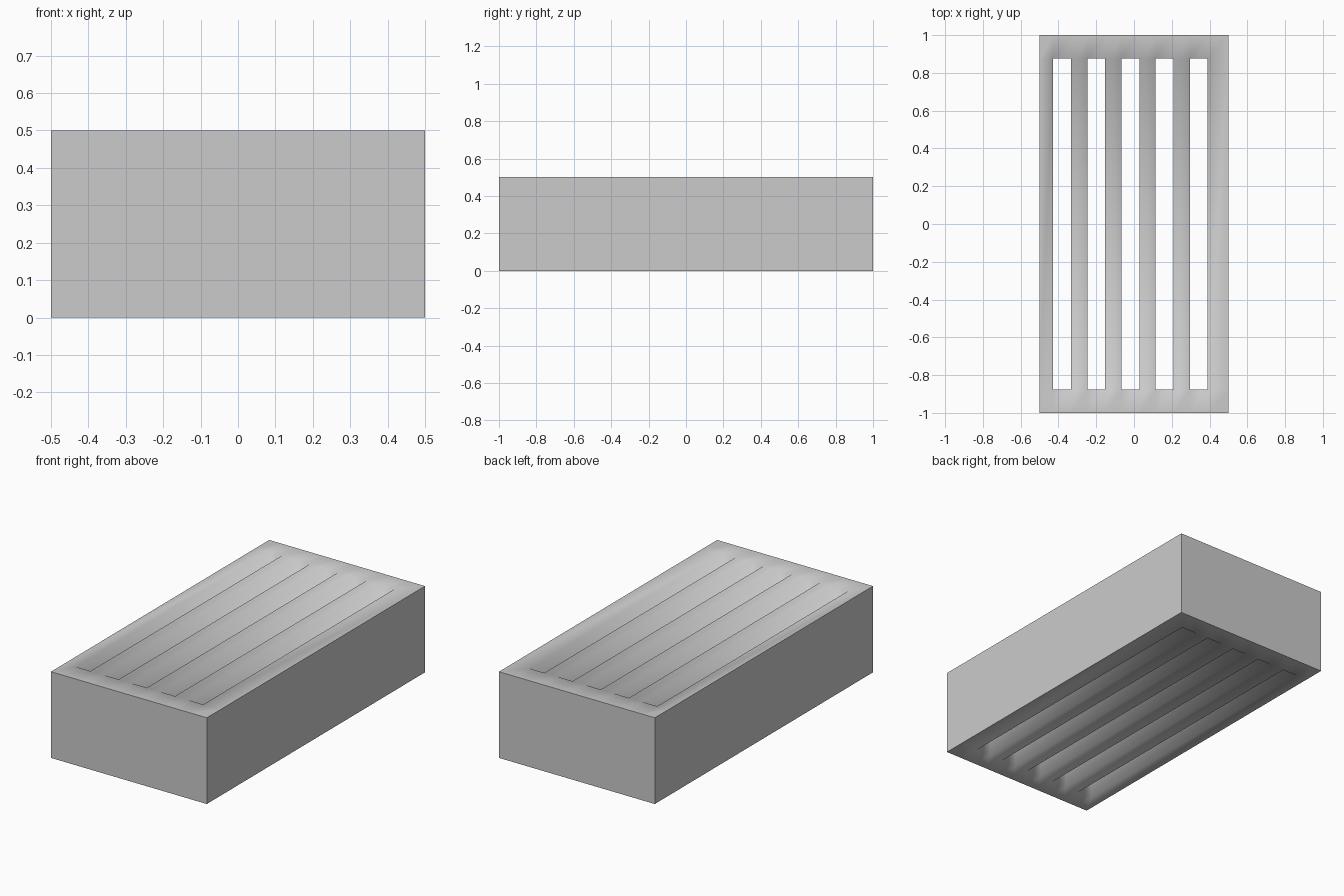
import bpy, bmesh

if "Cube" in bpy.data.objects:
    bpy.data.objects.remove(bpy.data.objects["Cube"])

W, L, H = 1.0, 2.0, 0.5
SLOT_W, SLOT_END, PITCH, FIRST = 0.094, 0.875, 0.181, -0.381

# Grid lines across the block: outer sides plus both sides of each slot
xs = [-W / 2]
for i in range(5):
    c = FIRST + i * PITCH
    xs += [c - SLOT_W / 2, c + SLOT_W / 2]
xs.append(W / 2)
ys = [-L / 2, -SLOT_END, SLOT_END, L / 2]

# Bottom plate with the slot cells left open
bm = bmesh.new()
v = [[bm.verts.new((x, y, 0)) for y in ys] for x in xs]
for i in range(len(xs) - 1):
    for j in range(3):
        if not (j == 1 and i % 2 == 1):
            bm.faces.new((v[i][j], v[i + 1][j], v[i + 1][j + 1], v[i][j + 1]))

# Raise the plate into a solid block with slots through it
ext = bmesh.ops.extrude_face_region(bm, geom=bm.faces[:], use_keep_orig=True)
top = [g for g in ext["geom"] if isinstance(g, bmesh.types.BMVert)]
bmesh.ops.translate(bm, verts=top, vec=(0, 0, H))
bmesh.ops.recalc_face_normals(bm, faces=bm.faces[:])


def outer(face):
    c = face.calc_center_median()
    return abs(abs(c.x) - W / 2) < 1e-4 or abs(abs(c.y) - L / 2) < 1e-4


# Crisp outer box edges, soft shading rolling into the slots
for f in bm.faces:
    f.smooth = not outer(f)
for e in bm.edges:
    if any(outer(f) for f in e.link_faces):
        e.smooth = False

mesh = bpy.data.meshes.new("slotted_block")
bm.to_mesh(mesh)
bm.free()
bpy.context.collection.objects.link(bpy.data.objects.new("slotted_block", mesh))
